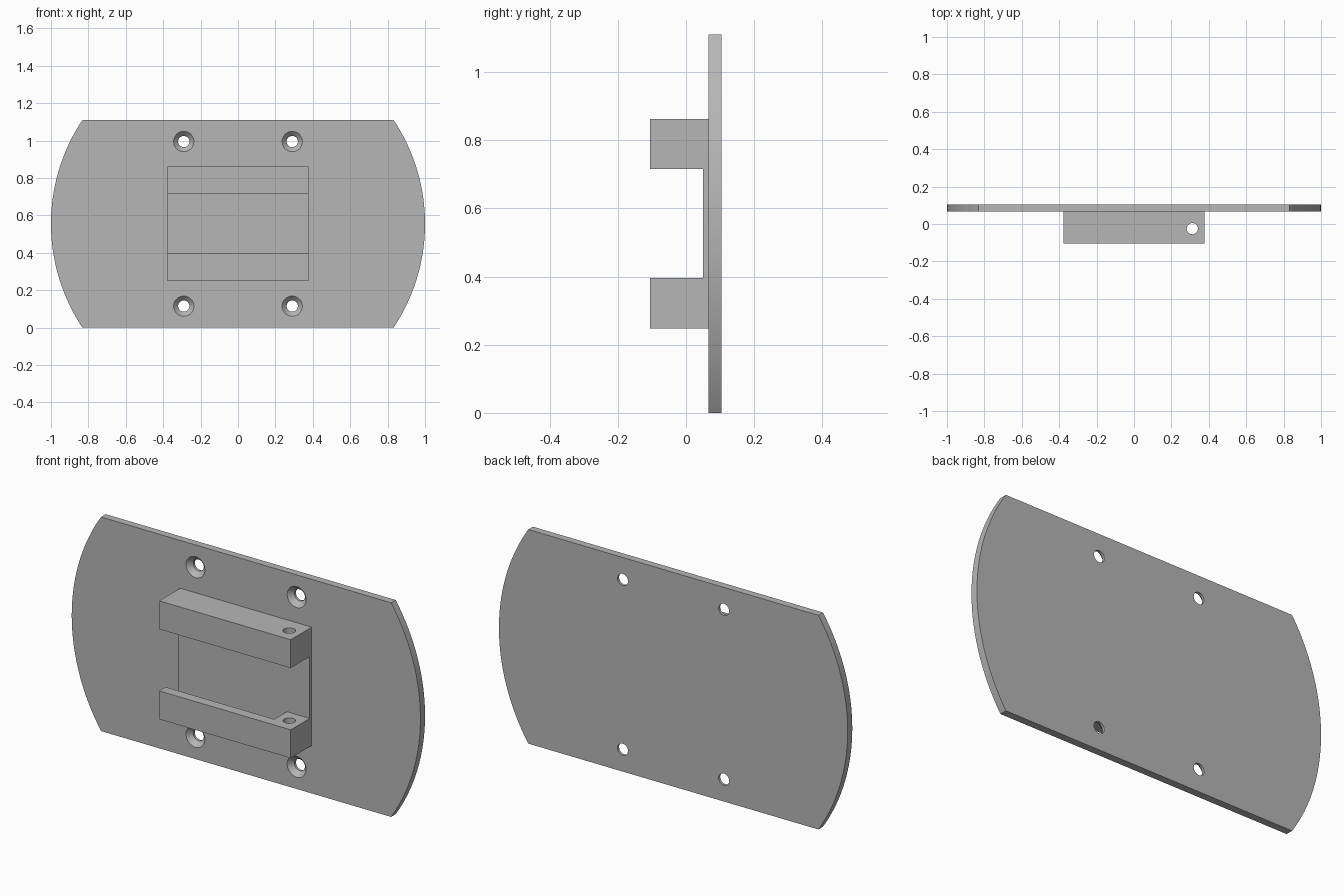
import bpy, bmesh, math
from mathutils import Matrix, Vector

if "Cube" in bpy.data.objects:
    bpy.data.objects.remove(bpy.data.objects["Cube"], do_unlink=True)

grey = bpy.data.materials.new("plain grey")
grey.use_nodes = True
colour = (0.47, 0.47, 0.47, 1)
grey.diffuse_color = colour
grey.node_tree.nodes["Principled BSDF"].inputs["Base Color"].default_value = colour

HEIGHT, FRONT, BACK = 1.11, 0.066, 0.104
MID = HEIGHT / 2


def finish(name, bm):
    bmesh.ops.recalc_face_normals(bm, faces=bm.faces)
    mesh = bpy.data.meshes.new(name)
    bm.to_mesh(mesh)
    bm.free()
    obj = bpy.data.objects.new(name, mesh)
    bpy.context.collection.objects.link(obj)
    mesh.materials.append(grey)
    return obj


def prism(name, outline, sweep):
    """Extrude a flat outline along a vector."""
    bm = bmesh.new()
    face = bm.faces.new([bm.verts.new(p) for p in outline])
    new = bmesh.ops.extrude_face_region(bm, geom=[face])["geom"]
    bmesh.ops.translate(bm, vec=Vector(sweep),
                        verts=[v for v in new if isinstance(v, bmesh.types.BMVert)])
    return finish(name, bm)


def box(name, low, high):
    low, high = Vector(low), Vector(high)
    bm = bmesh.new()
    bmesh.ops.create_cube(bm, size=1, matrix=Matrix.Translation((low + high) / 2)
                          @ Matrix.Diagonal((*(high - low), 1)))
    return finish(name, bm)


def cone(name, start, end, r1, r2):
    """Round cutter running from start to end."""
    start, end = Vector(start), Vector(end)
    axis = end - start
    bm = bmesh.new()
    bmesh.ops.create_cone(bm, cap_ends=True, segments=48, radius1=r1, radius2=r2,
                          depth=axis.length,
                          matrix=Matrix.Translation((start + end) / 2)
                          @ axis.to_track_quat('Z', 'Y').to_matrix().to_4x4())
    return finish(name, bm)


def cut(obj, cutter):
    cutter.hide_render = True
    mod = obj.modifiers.new("cut", 'BOOLEAN')
    mod.operation, mod.solver, mod.object = 'DIFFERENCE', 'EXACT', cutter
    bpy.context.view_layer.objects.active = obj
    bpy.ops.object.modifier_apply(modifier=mod.name)
    bpy.data.objects.remove(cutter, do_unlink=True)


def smooth(obj):
    bpy.ops.object.select_all(action='DESELECT')
    obj.select_set(True)
    bpy.context.view_layer.objects.active = obj
    bpy.ops.object.shade_smooth_by_angle(angle=math.radians(25))


# Back plate: a unit disc trimmed flat at the top and bottom
STEPS = 40
limit = math.asin(MID)
angles = [limit * (2 * i / STEPS - 1) for i in range(STEPS + 1)]
right_arc = [(math.cos(a), FRONT, MID + math.sin(a)) for a in angles]
left_arc = [(-x, y, z) for x, y, z in reversed(right_arc)]
plate = prism("back_plate", right_arc + left_arc, (0, BACK - FRONT, 0))

# Four countersunk screw holes
for x in (-0.29, 0.29):
    for z in (MID - 0.44, MID + 0.44):
        cut(plate, cone("screw_hole", (x, 0, z), (x, 0.2, z), 0.03, 0.03))
        cut(plate, cone("countersink", (x, FRONT - 0.01, z), (x, FRONT + 0.025, z),
                        0.064, 0.03))
smooth(plate)

# C-shaped bracket: two arms joined by a thin web
LEFT_END, RIGHT_END = -0.378, 0.376
TIP, WEB, OUTER, INNER = -0.105, 0.05, 0.307, 0.16
profile = [(FRONT, -OUTER), (TIP, -OUTER), (TIP, -INNER), (WEB, -INNER),
           (WEB, INNER), (TIP, INNER), (TIP, OUTER), (FRONT, OUTER)]
bracket = prism("bracket", [(LEFT_END, y, MID + z) for y, z in profile],
                (RIGHT_END - LEFT_END, 0, 0))

# Grooves on the facing sides of the arms, open at one end
for side in (-1, 1):
    z1, z2 = sorted((MID + side * (INNER - 0.05), MID + side * (OUTER - 0.05)))
    cut(bracket, box("groove", (LEFT_END - 0.1, -0.053, z1), (0.245, WEB, z2)))

# Pin hole through both arms
cut(bracket, cone("pin_hole", (0.312, -0.025, 0.1), (0.312, -0.025, 1), 0.03, 0.03))
smooth(bracket)
